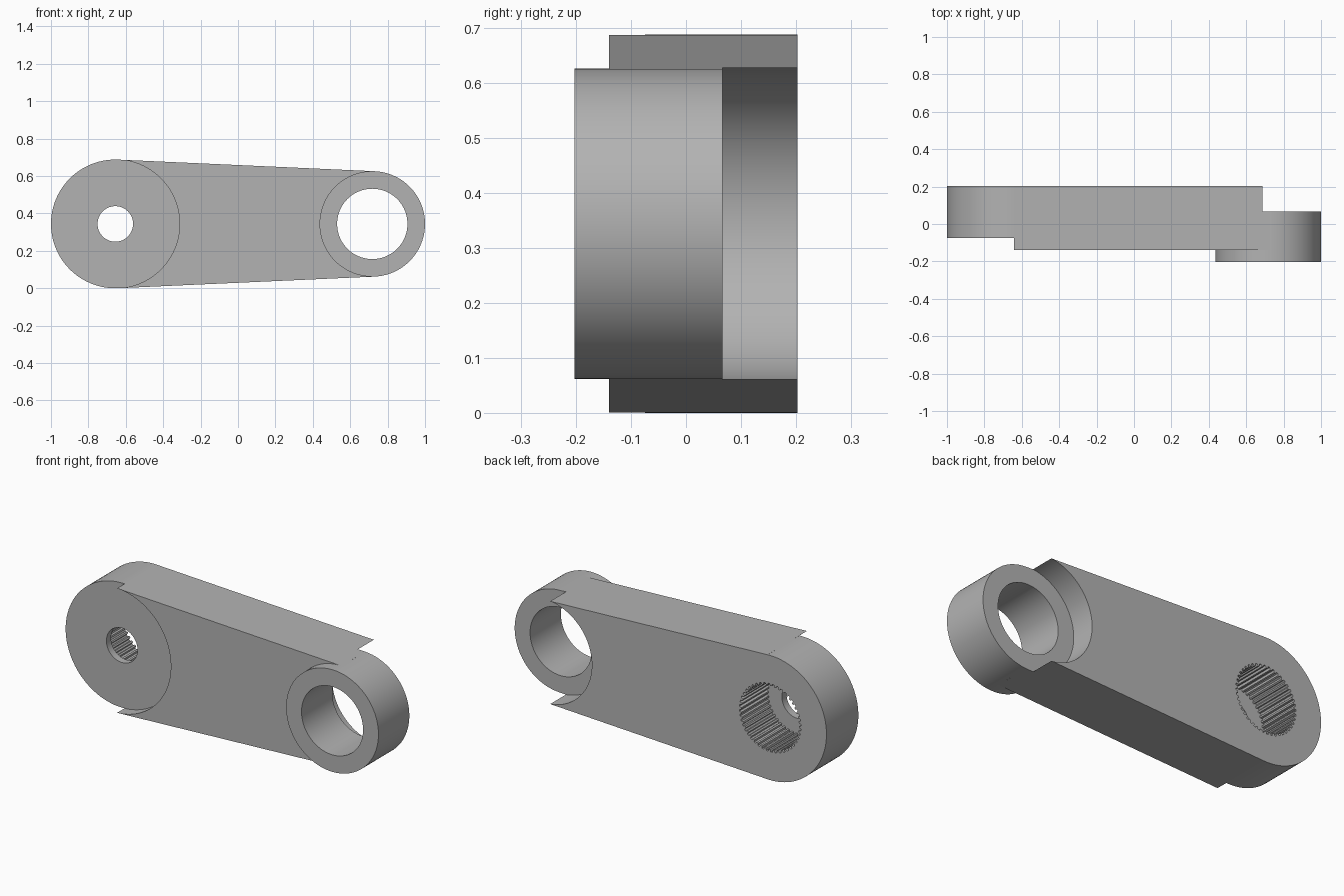
import bpy
from math import sin, cos, pi, asin

cube = bpy.data.objects.get("Cube")
if cube:
    bpy.data.objects.remove(cube, do_unlink=True)

MID_Z = 0.344
BIG_X, BIG_R = -0.656, 0.344      # hub end
SMALL_X, SMALL_R = 0.718, 0.282   # ring end

metal = bpy.data.materials.new("grey metal")
metal.use_nodes = True
GREY = (0.45, 0.45, 0.45, 1)
metal.diffuse_color = GREY
metal.node_tree.nodes["Principled BSDF"].inputs["Base Color"].default_value = GREY


def prism(name, outline, y0, y1):
    """Extrude an x-z outline from y0 to y1."""
    n = len(outline)
    verts = [(x, y, z) for y in (y0, y1) for x, z in outline]
    faces = [list(range(n)), list(range(2 * n - 1, n - 1, -1))]
    faces += [(i, i + n, (i + 1) % n + n, (i + 1) % n) for i in range(n)]
    mesh = bpy.data.meshes.new(name)
    mesh.from_pydata(verts, [], faces)
    mesh.materials.append(metal)
    obj = bpy.data.objects.new(name, mesh)
    bpy.context.collection.objects.link(obj)
    return obj


def circle(x, r, n=96):
    return [(x + r * cos(2 * pi * i / n), MID_Z + r * sin(2 * pi * i / n)) for i in range(n)]


def spline_bore(x, r_in, r_out, teeth):
    """Serrated outline: two outer and two inner points per tooth."""
    pts = []
    for i in range(teeth):
        for step, r in ((0, r_in), (0.35, r_in), (0.5, r_out), (0.85, r_out)):
            a = 2 * pi * (i + step) / teeth
            pts.append((x + r * cos(a), MID_Z + r * sin(a)))
    return pts


def combine(target, other, operation):
    mod = target.modifiers.new(operation.lower(), 'BOOLEAN')
    mod.operation, mod.solver, mod.object = operation, 'EXACT', other
    bpy.ops.object.select_all(action='DESELECT')
    bpy.context.view_layer.objects.active = target
    target.select_set(True)
    bpy.ops.object.modifier_apply(modifier=mod.name)
    bpy.data.objects.remove(other, do_unlink=True)


# Tapered web between the tangent points of the two round ends
tilt = asin((BIG_R - SMALL_R) / (SMALL_X - BIG_X))
corners = [(x + r * sin(tilt), r * cos(tilt)) for x, r in ((BIG_X, BIG_R), (SMALL_X, SMALL_R))]
(xa, ha), (xb, hb) = corners
web = [(xa, MID_Z - ha), (xb, MID_Z - hb), (xb, MID_Z + hb), (xa, MID_Z + ha)]
arm = prism("link_arm", web, -0.14, 0.203)

# Round pockets scooped out of the web in front of the hub and behind the ring
combine(arm, prism("hub_pocket", circle(BIG_X, BIG_R), -0.4, -0.075), 'DIFFERENCE')
combine(arm, prism("ring_pocket", circle(SMALL_X, 0.2855), 0.066, 0.4), 'DIFFERENCE')

# Round ends
combine(arm, prism("hub", circle(BIG_X, BIG_R), -0.075, 0.203), 'UNION')
combine(arm, prism("ring", circle(SMALL_X, SMALL_R), -0.203, 0.066), 'UNION')

# Holes: plain ring bore, small front hole and splined rear bore
combine(arm, prism("ring_bore", circle(SMALL_X, 0.188), -0.5, 0.5), 'DIFFERENCE')
combine(arm, prism("hub_hole", circle(BIG_X, 0.095, 64), -0.5, 0.5), 'DIFFERENCE')
combine(arm, prism("hub_spline", spline_bore(BIG_X, 0.176, 0.188, 44), -0.035, 0.5), 'DIFFERENCE')

bpy.ops.object.shade_smooth_by_angle(angle=pi / 9)
